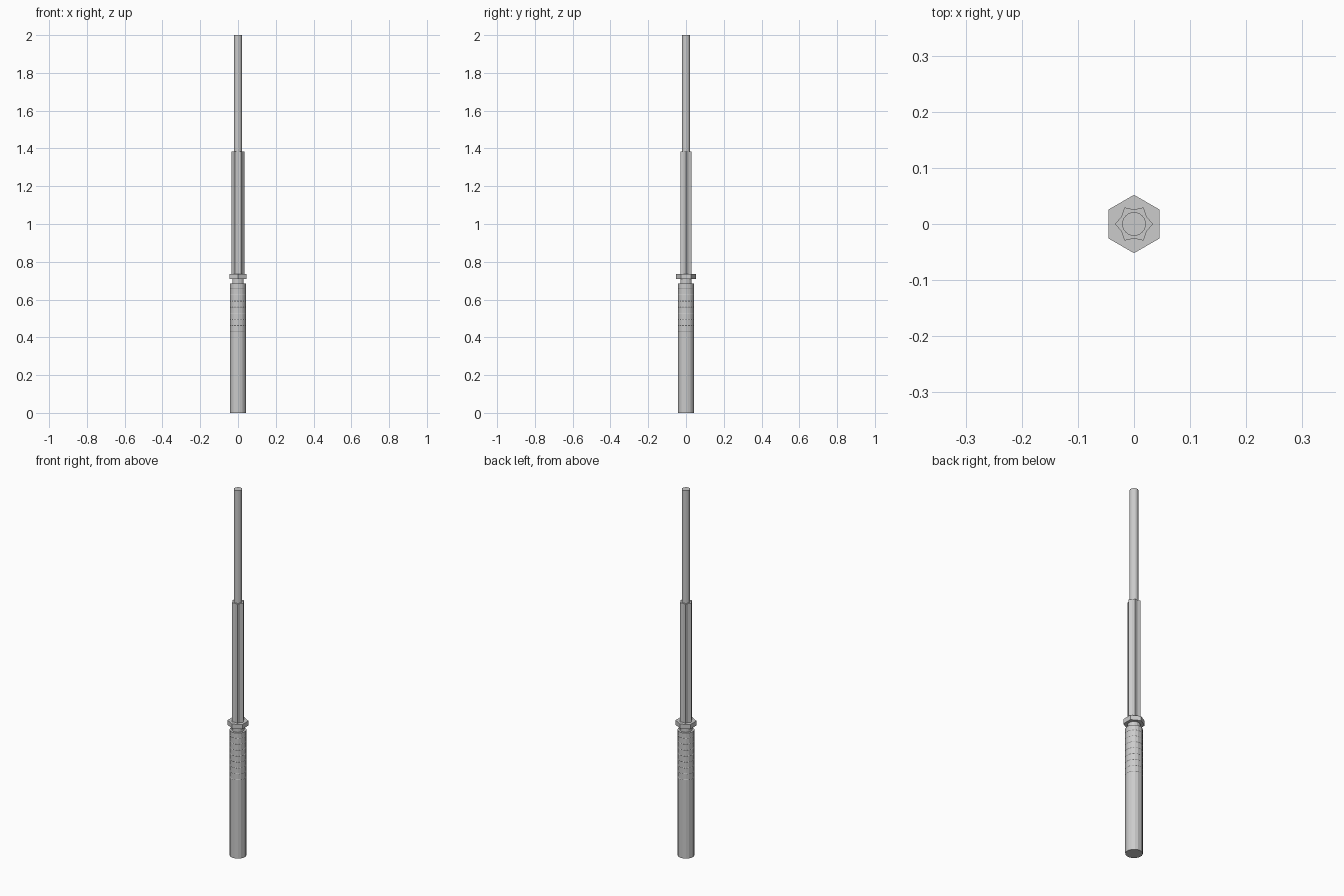
import bpy, bmesh
from math import cos, sin, pi

if "Cube" in bpy.data.objects:
    bpy.data.objects.remove(bpy.data.objects["Cube"])


def prism(name, points, z0, z1):
    """Extrude a closed 2D outline from z0 to z1."""
    bm = bmesh.new()
    base = bm.faces.new([bm.verts.new((x, y, z0)) for x, y in points])
    top = bmesh.ops.extrude_face_region(bm, geom=[base], use_keep_orig=True)
    verts = [v for v in top["geom"] if isinstance(v, bmesh.types.BMVert)]
    bmesh.ops.translate(bm, vec=(0, 0, z1 - z0), verts=verts)
    bmesh.ops.recalc_face_normals(bm, faces=bm.faces)
    mesh = bpy.data.meshes.new(name)
    bm.to_mesh(mesh)
    bm.free()
    obj = bpy.data.objects.new(name, mesh)
    bpy.context.collection.objects.link(obj)
    return obj


def ring(radii, n, phase=0.0):
    """n points round the axis, cycling through the given radii."""
    return [(radii[i % len(radii)] * cos(phase + 2 * pi * i / n),
             radii[i % len(radii)] * sin(phase + 2 * pi * i / n)) for i in range(n)]


# Handle, neck, hexagonal collar, fluted shank and round rod
prism("handle", ring([0.042], 16, pi / 16), 0, 0.685)
prism("neck", ring([0.031], 16, pi / 16), 0.68, 0.715)
prism("hex_collar", ring([0.052], 6, pi / 2), 0.71, 0.735)
prism("fluted_shank", ring([0.034, 0.026], 12), 0.73, 1.385)
prism("rod", ring([0.021], 24), 1.38, 2.0)

# Thin grip rings that just break through the flat handle facets
for i in range(8):
    bpy.ops.mesh.primitive_torus_add(
        major_segments=32, minor_segments=6, major_radius=0.0385,
        minor_radius=0.004, location=(0, 0, 0.43 + 0.0325 * i))
    bpy.context.object.name = f"grip_ring_{i + 1}"
